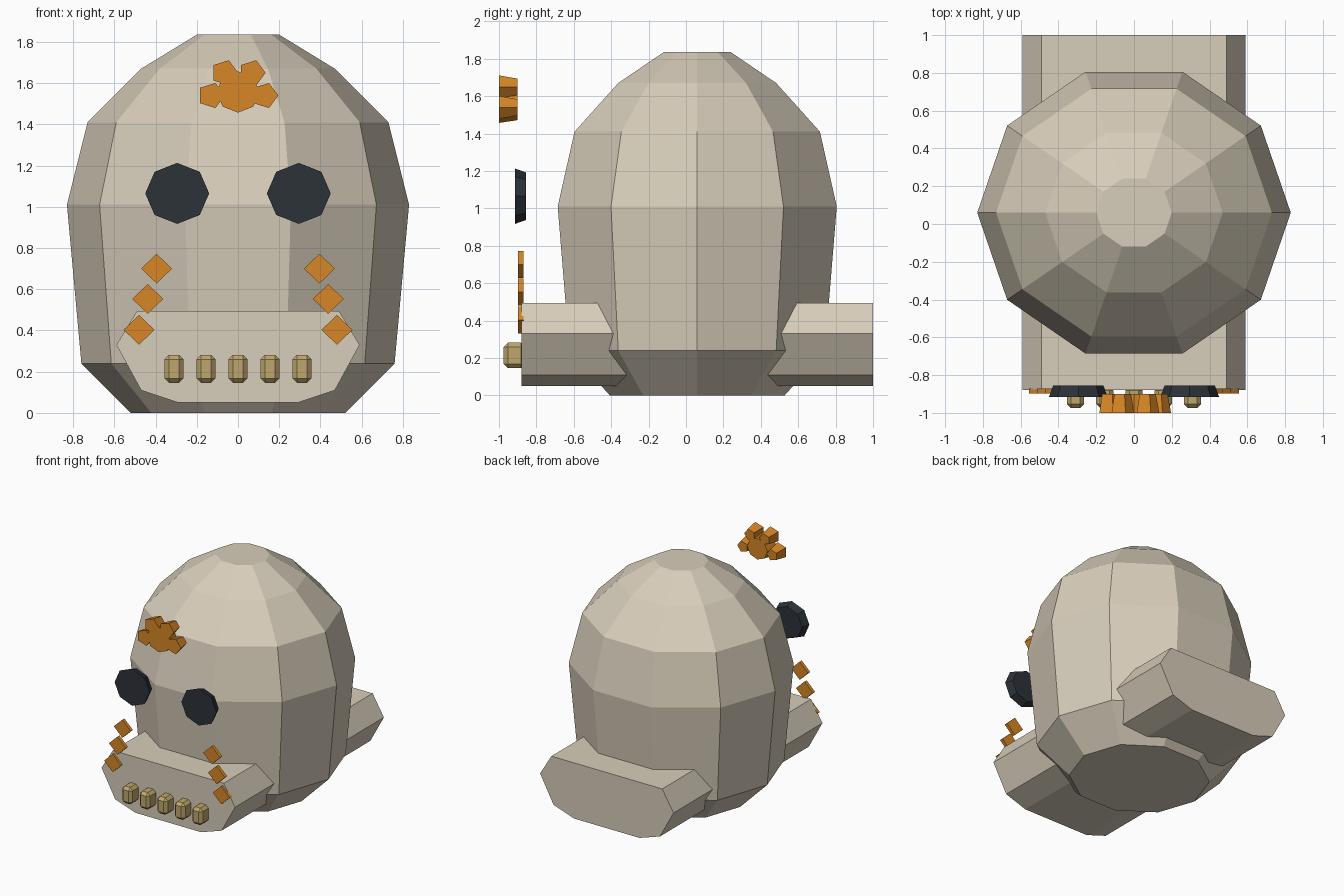
import bpy, bmesh, math

if "Cube" in bpy.data.objects:
    bpy.data.objects.remove(bpy.data.objects["Cube"])


def material(name, rgb):
    m = bpy.data.materials.new(name)
    m.diffuse_color = (*rgb, 1)
    m.use_nodes = True
    m.node_tree.nodes["Principled BSDF"].inputs["Base Color"].default_value = m.diffuse_color
    return m


BONE = material("bone", (0.68, 0.61, 0.49))
DARK = material("socket_dark", (0.025, 0.032, 0.04))
ORANGE = material("orange", (0.68, 0.24, 0.02))
TOOTH = material("tooth", (0.52, 0.39, 0.15))


def loft(name, rings, mat):
    """Skin a list of equal-length point rings and cap both ends."""
    bm = bmesh.new()
    loops = [[bm.verts.new(p) for p in r] for r in rings]
    n = len(loops[0])
    for a, b in zip(loops, loops[1:]):
        for i in range(n):
            j = (i + 1) % n
            bm.faces.new((a[i], a[j], b[j], b[i]))
    bm.faces.new(loops[0][::-1])
    bm.faces.new(loops[-1])
    bmesh.ops.recalc_face_normals(bm, faces=bm.faces)
    me = bpy.data.meshes.new(name)
    bm.to_mesh(me)
    bm.free()
    me.materials.append(mat)
    ob = bpy.data.objects.new(name, me)
    bpy.context.collection.objects.link(ob)
    return ob


def plate(name, sides, x, z, rx, rz, y0, y1, back, mat):
    """Polygonal plate facing -y, its rear face scaled by `back`."""
    def ring(y, s):
        return [(x + rx * s * math.cos(math.tau * i / sides), y,
                 z + rz * s * math.sin(math.tau * i / sides)) for i in range(sides)]
    return loft(name, [ring(y0, 1), ring(y1, back)], mat)


# Cranium: ten-sided faceted dome
profile = [(0.52, 0), (0.76, 0.24), (0.83, 1.01), (0.73, 1.41), (0.47, 1.67), (0.20, 1.835)]
loft("cranium", [[(r * math.cos(math.tau * i / 10),
                   0.06 + 0.945 * r * math.sin(math.tau * i / 10), z)
                  for i in range(10)] for r, z in profile], BONE)

# Jaw: eight-sided bar running front to back
half = [(0.29, 0.05), (0.47, 0.11), (0.59, 0.33), (0.49, 0.495)]
section = half + [(-x, z) for x, z in reversed(half)]
loft("jaw", [[(x, y, z) for x, z in section] for y in (-0.88, 1.0)], BONE)

# Eyes and cheek diamonds, mirrored
for side, s in (("left", -1), ("right", 1)):
    plate(f"eye_{side}", 8, s * 0.295, 1.065, 0.155, 0.148, -0.915, -0.855, 0.86, DARK)
    for k, (x, z) in enumerate([(0.395, 0.70), (0.438, 0.553), (0.48, 0.403)]):
        plate(f"cheek_diamond_{side}_{k}", 4, s * x, z, 0.075, 0.072, -0.897, -0.87, 1, ORANGE)

# Forehead flower
plate("flower_center", 8, 0, 1.557, 0.105, 0.1, -1.0, -0.9, 0.85, ORANGE)
for k, (x, z) in enumerate([(-0.13, 1.54), (-0.065, 1.65), (0.068, 1.65), (0.13, 1.54)]):
    plate(f"flower_petal_{k}", 5, x, z, 0.066, 0.064, -1.0, -0.9, 0.72, ORANGE)

# Teeth: chamfered blocks
for k in range(5):
    bpy.ops.mesh.primitive_cube_add(size=1, location=(0.155 * (k - 2), -0.917, 0.214))
    tooth = bpy.context.object
    tooth.name = f"tooth_{k}"
    tooth.scale = (0.092, 0.115, 0.136)
    bpy.ops.object.transform_apply(location=False, rotation=False, scale=True)
    bevel = tooth.modifiers.new("chamfer", "BEVEL")
    bevel.width = 0.022
    bevel.segments = 1
    tooth.data.materials.append(TOOTH)
